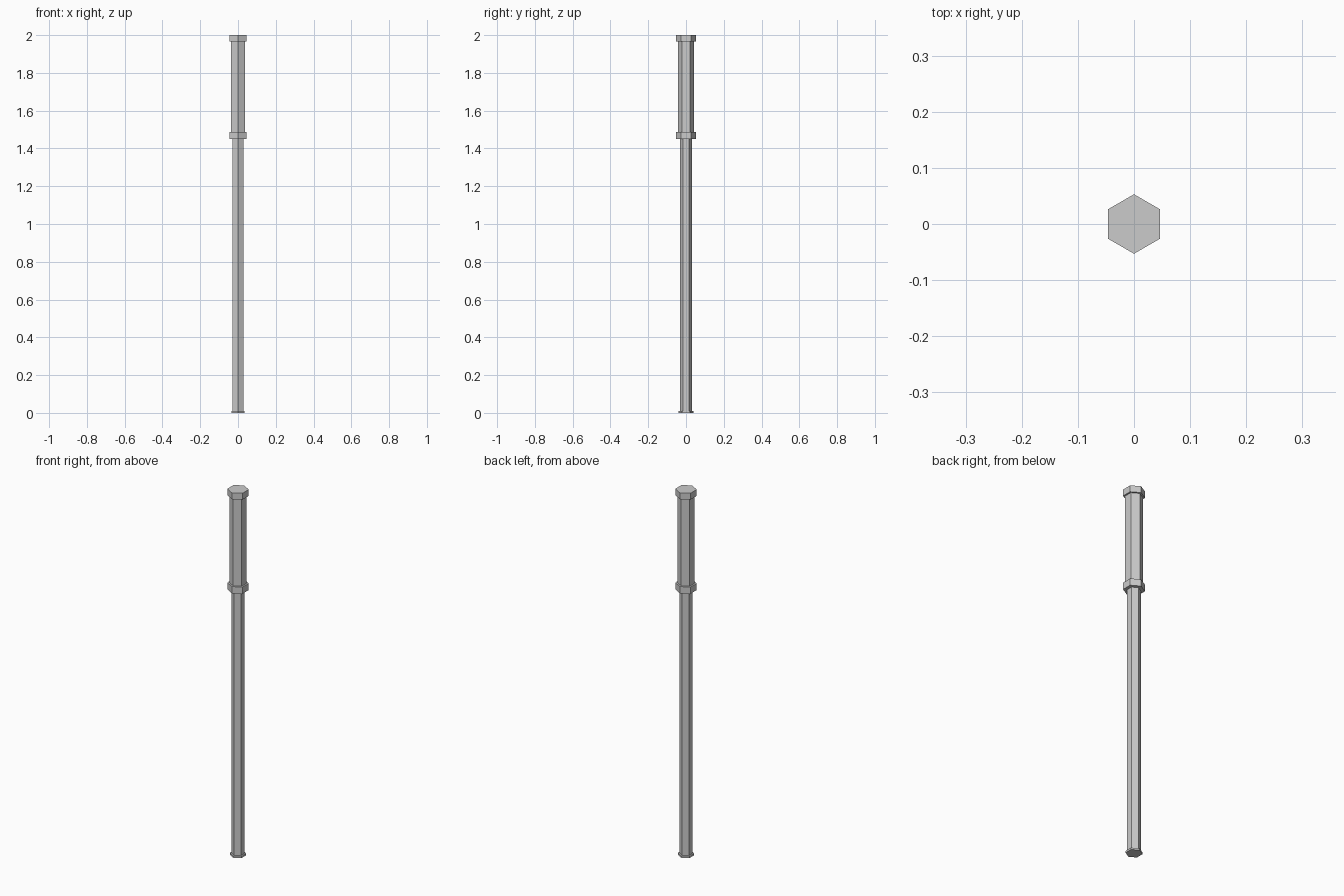
import bpy
from math import pi

if "Cube" in bpy.data.objects:
    bpy.data.objects.remove(bpy.data.objects["Cube"])


def hex_prism(name, radius, z0, z1):
    # hexagonal prism with corners on the +y and -y axes
    bpy.ops.mesh.primitive_cylinder_add(vertices=6, radius=radius, depth=z1 - z0,
                                        location=(0, 0, (z0 + z1) / 2))
    ob = bpy.context.object
    ob.name = name
    return ob


# foot, long shaft, then the thicker grip between two collars
hex_prism("foot_flange", 0.041, 0.0, 0.01)
hex_prism("shaft", 0.033, 0.01, 1.45)
hex_prism("lower_collar", 0.053, 1.45, 1.487)
hex_prism("grip", 0.043, 1.487, 1.965)
hex_prism("top_collar", 0.053, 1.965, 2.0)
